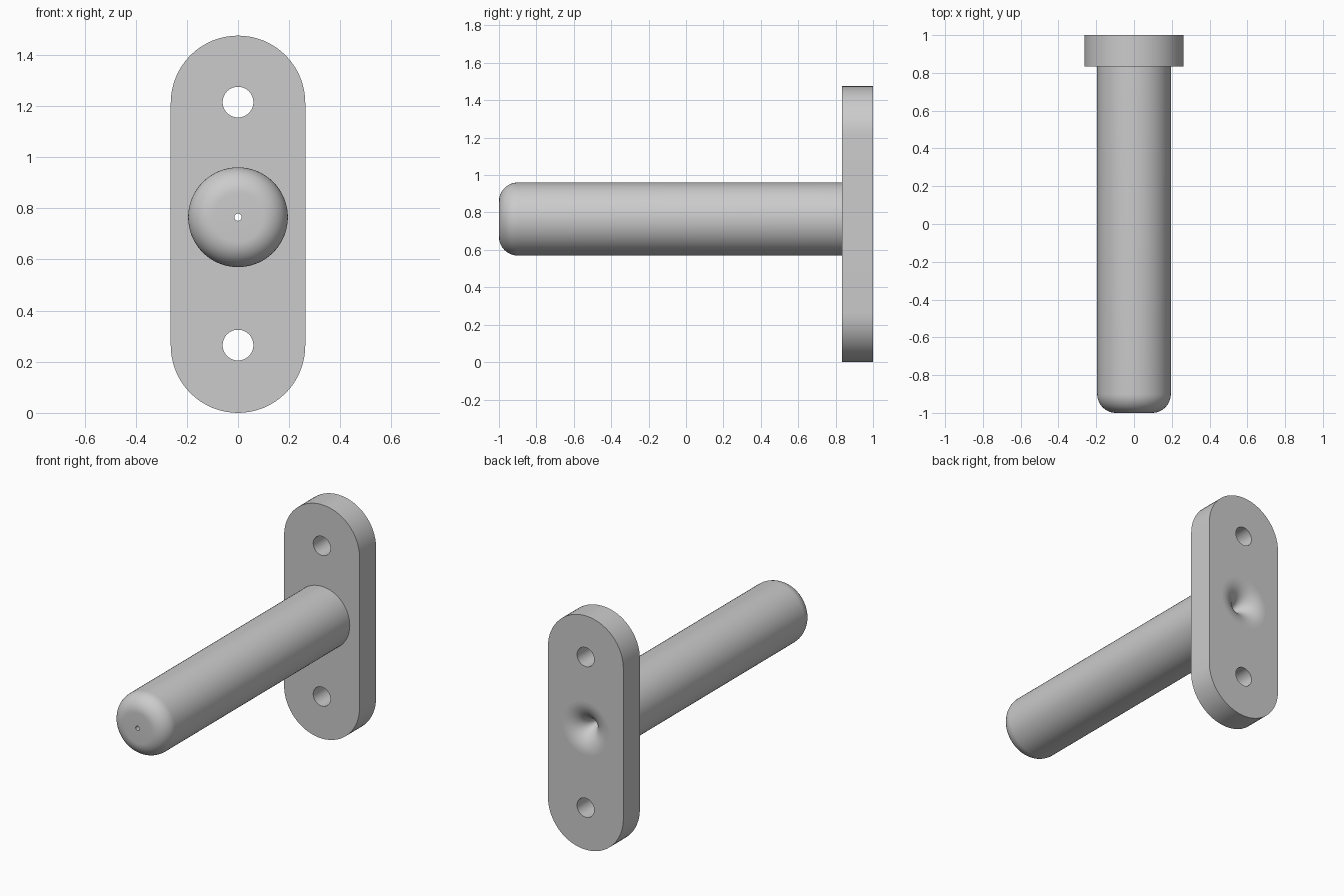
import bpy, bmesh
from math import sin, cos, pi, radians
from mathutils import Matrix, Vector

cube = bpy.data.objects.get("Cube")
if cube:
    bpy.data.objects.remove(cube)

WIDTH, HEIGHT = 0.526, 1.475          # plate outline
PLATE_FRONT, PLATE_BACK = 0.835, 1.0  # plate depth range
ROD_Z, ROD_R, ROD_FILLET = 0.765, 0.195, 0.1
BORE_R, FLARE = 0.014, 0.15           # centre bore and its rounded mouth

grey = bpy.data.materials.new("plain grey")
grey.use_nodes = True
grey.diffuse_color = (0.6, 0.6, 0.6, 1)
grey.node_tree.nodes["Principled BSDF"].inputs["Base Color"].default_value = grey.diffuse_color


def arc(cx, cy, r, start, end, steps):
    angles = [radians(start + (end - start) * i / steps) for i in range(steps + 1)]
    return [(cx + r * cos(a), cy + r * sin(a)) for a in angles]


def finish(bm, name):
    bmesh.ops.remove_doubles(bm, verts=bm.verts, dist=1e-5)
    bmesh.ops.recalc_face_normals(bm, faces=bm.faces)
    mesh = bpy.data.meshes.new(name)
    bm.to_mesh(mesh)
    bm.free()
    mesh.materials.append(grey)
    ob = bpy.data.objects.new(name, mesh)
    bpy.context.collection.objects.link(ob)
    bpy.ops.object.select_all(action='DESELECT')
    ob.select_set(True)
    bpy.context.view_layer.objects.active = ob
    bpy.ops.object.shade_smooth_by_angle(angle=radians(30))
    return ob


# Mounting plate: rounded outline with two screw holes and the rod opening
r = WIDTH / 2
outline = arc(0, HEIGHT - r, r, 0, 180, 32) + arc(0, r, r, 180, 360, 32)
loops = [outline]
for z, radius in ((0.265, 0.06), (1.215, 0.06), (ROD_Z, BORE_R + FLARE)):
    loops.append(arc(0, z, radius, 0, 360, 64)[:-1])

curve = bpy.data.curves.new("plate_outline", 'CURVE')
curve.dimensions = '2D'
curve.fill_mode = 'BOTH'
curve.extrude = (PLATE_BACK - PLATE_FRONT) / 2
for loop in loops:
    spline = curve.splines.new('POLY')
    spline.points.add(len(loop) - 1)
    for point, (x, z) in zip(spline.points, loop):
        point.co = (x, z, 0, 1)
    spline.use_cyclic_u = True
helper = bpy.data.objects.new("plate_outline", curve)
bpy.context.collection.objects.link(helper)
bpy.context.view_layer.update()
bm = bmesh.new()
bm.from_mesh(helper.to_mesh())
helper.to_mesh_clear()
bpy.data.objects.remove(helper)
bm.transform(Matrix.Translation((0, (PLATE_FRONT + PLATE_BACK) / 2, 0)) @ Matrix.Rotation(pi / 2, 4, 'X'))
finish(bm, "mounting_plate")

# Rod: lathed from the flared back mouth, through the bore, round the front end
profile = arc(BORE_R + FLARE, PLATE_BACK - FLARE, FLARE, 90, 180, 16)
profile += [(BORE_R, -1)]
profile += arc(ROD_R - ROD_FILLET, -1 + ROD_FILLET, ROD_FILLET, -90, 0, 12)
profile += [(ROD_R, PLATE_FRONT)]
bm = bmesh.new()
verts = [bm.verts.new((x, y, ROD_Z)) for x, y in profile]
edges = [bm.edges.new(pair) for pair in zip(verts, verts[1:])]
bmesh.ops.spin(bm, geom=verts + edges, cent=(0, 0, ROD_Z), axis=Vector((0, 1, 0)),
               angle=2 * pi, steps=64, use_merge=False)
rod = finish(bm, "rod")

# Open shell: make sure the outside of the rod faces outward
widest = max(rod.data.polygons, key=lambda p: p.area)
if widest.normal.dot(widest.center - Vector((0, widest.center.y, ROD_Z))) < 0:
    rod.data.flip_normals()
